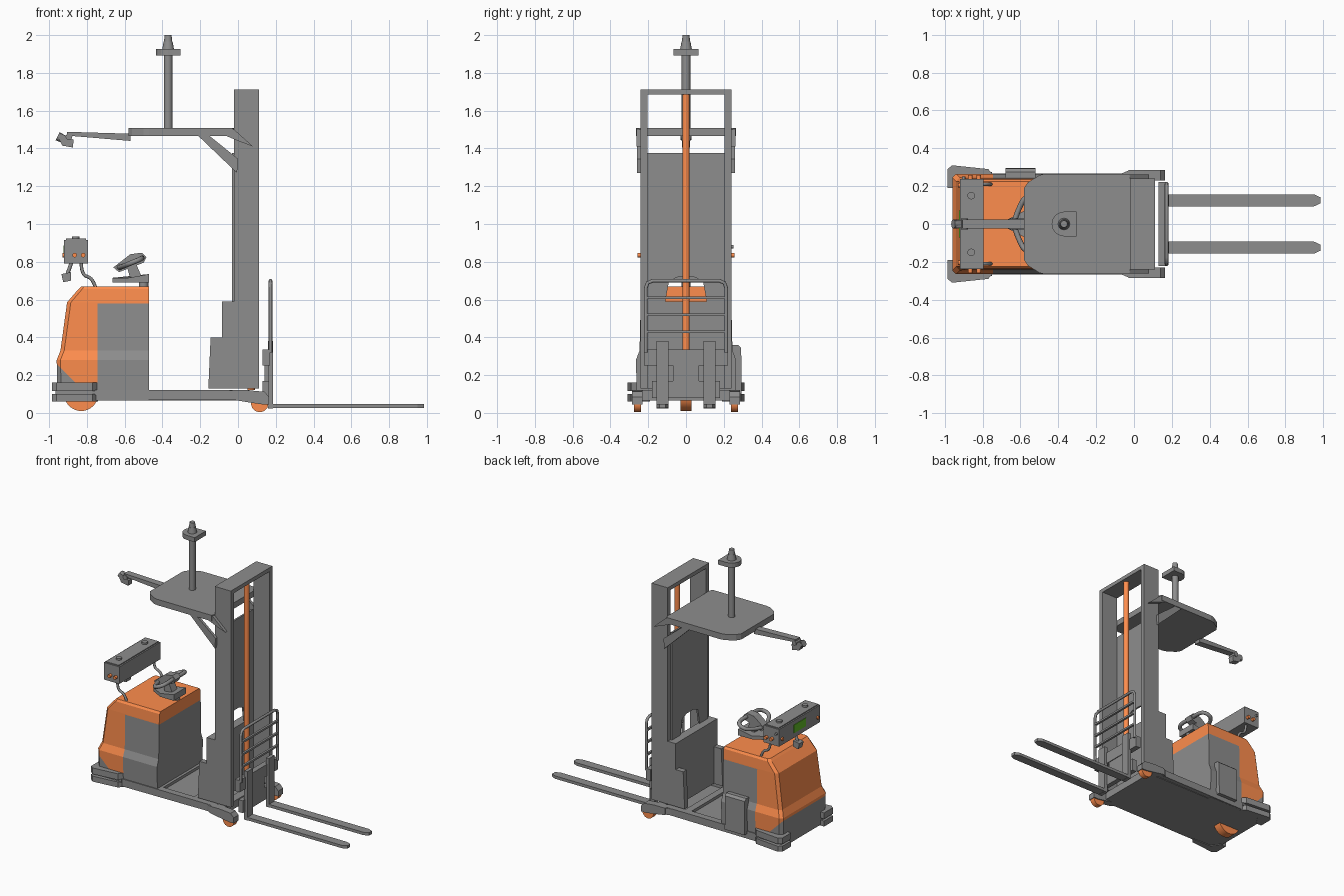
import bpy, bmesh, math
from mathutils import Vector, Matrix

if "Cube" in bpy.data.objects:
    bpy.data.objects.remove(bpy.data.objects["Cube"])


def material(name, rgb):
    m = bpy.data.materials.new(name)
    m.diffuse_color = (*rgb, 1)
    m.use_nodes = True
    m.node_tree.nodes["Principled BSDF"].inputs["Base Color"].default_value = m.diffuse_color
    return m


ORANGE = material("orange", (1.0, 0.27, 0.075))
GREEN = material("green", (0.12, 0.5, 0.02))
GREY = material("dark_grey", (0.27, 0.27, 0.27))


def finish(name, bm, mat=None):
    bmesh.ops.recalc_face_normals(bm, faces=bm.faces)
    me = bpy.data.meshes.new(name)
    bm.to_mesh(me)
    bm.free()
    ob = bpy.data.objects.new(name, me)
    bpy.context.collection.objects.link(ob)
    me.materials.append(mat or GREY)
    return ob


def loft(name, rings, mat=None):
    bm = bmesh.new()
    vs = [[bm.verts.new(p) for p in r] for r in rings]
    n = len(vs[0])
    for a, b in zip(vs, vs[1:]):
        for i in range(n):
            bm.faces.new((a[i], a[(i + 1) % n], b[(i + 1) % n], b[i]))
    bm.faces.new(vs[0])
    bm.faces.new(vs[-1])
    return finish(name, bm, mat)


def prism(name, pts, a, b, axis="y", mat=None):
    put = {"x": lambda u, v, t: (t, u, v), "y": lambda u, v, t: (u, t, v),
           "z": lambda u, v, t: (u, v, t)}[axis]
    return loft(name, [[put(u, v, t) for u, v in pts] for t in (a, b)], mat)


def box(name, x, y, z, mat=None):
    return prism(name, [(x[0], y[0]), (x[1], y[0]), (x[1], y[1]), (x[0], y[1])], z[0], z[1], "z", mat)


def cyl(name, p, q, r1, r2=None, n=20, mat=None):
    p, q = Vector(p), Vector(q)
    bm = bmesh.new()
    rot = (q - p).to_track_quat("Z", "Y").to_matrix().to_4x4()
    bmesh.ops.create_cone(bm, cap_ends=True, segments=n, radius1=r1, radius2=r1 if r2 is None else r2,
                          depth=(q - p).length, matrix=Matrix.Translation((p + q) / 2) @ rot)
    for f in bm.faces:
        f.smooth = len(f.verts) == 4
    for e in bm.edges:
        e.smooth = all(len(f.verts) == 4 for f in e.link_faces)
    return finish(name, bm, mat)


def tube(name, pts, r, kind="POLY"):
    cu = bpy.data.curves.new(name, "CURVE")
    cu.dimensions = "3D"
    cu.bevel_depth, cu.bevel_resolution, cu.use_fill_caps = r, 2, True
    cu.resolution_u = 6
    cu.materials.append(GREY)
    sp = cu.splines.new(kind)
    sp.points.add(len(pts) - 1)
    for pt, co in zip(sp.points, pts):
        pt.co = (*co, 1)
    if kind == "NURBS":
        sp.order_u, sp.use_endpoint_u = 3, True
    ob = bpy.data.objects.new(name, cu)
    bpy.context.collection.objects.link(ob)
    return ob


def span(s, a, b):
    return sorted((s * a, s * b))


# Power unit: one lofted shell, cut along the colour borders into two parts
def power_unit(name, keep_orange):
    rings = []
    for z, x, w, c in ((.065, -.955, .26, .02), (.28, -.96, .265, .02), (.33, -.94, .246, .02),
                       (.585, -.905, .24, .02), (.655, -.845, .235, .02), (.67, -.83, .225, .015)):
        rings.append([(-.47, -w, z), (-.47, w, z), (x + c, w, z), (x, w - c, z), (x, c - w, z), (x + c, -w, z)])
    ob = loft(name, rings, ORANGE if keep_orange else GREY)
    bm = bmesh.new()
    bm.from_mesh(ob.data)
    for co, no in (((-.745, 0, 0), (1, 0, 0)), ((0, 0, .58), (0, 0, 1)), ((0, 0, .16), (0, 0, 1)),
                   ((-.86, 0, .16), (.1, 0, .1))):
        bmesh.ops.bisect_plane(bm, geom=bm.verts[:] + bm.edges[:] + bm.faces[:], plane_co=co, plane_no=no)
    drop = []
    for f in bm.faces:
        c = f.calc_center_median()
        orange = c.z > .58 or (c.x < -.745 and c.z > .16 and c.x + c.z > -.70)
        if orange != keep_orange:
            drop.append(f)
    bmesh.ops.delete(bm, geom=drop, context="FACES")
    bm.to_mesh(ob.data)
    bm.free()


power_unit("power_unit_cover", True)
power_unit("power_unit_panels", False)
loft("side_step_box", [[(-.68, .24, z), (-.52, .24, z), (-.52, y, z), (-.68, y, z)]
                       for z, y in ((.1, .295), (.345, .292), (.36, .275))])
cyl("drive_wheel", (-.83, -.03, .1), (-.83, .03, .1), .09, n=32, mat=ORANGE)

# Corner bumpers, two layers per side
for s in (-1, 1):
    for z0, z1 in ((.06, .1), (.115, .16)):
        prism("corner_bumper", [(-.985, s * .19), (-.985, s * .29), (-.96, s * .31), (-.77, s * .29),
                                (-.74, s * .255), (-.9, s * .25), (-.94, s * .19)], z0, z1, "z")
    box("bumper_core", (-.965, -.75), span(s, .2, .275), (.095, .12))

# Platform with side rails, front legs and wheels
box("platform_floor", (-.75, .06), (-.235, .235), (.065, .1))
for x0, x1 in ((-.49, -.45), (-.2, -.15), (.0, .06)):
    box("platform_crossbar", (x0, x1), (-.235, .235), (.08, .12))
for s in (-1, 1):
    prism("platform_rail", [(-.76, .065), (-.01, .07), (-.01, .12), (-.76, .12)], *span(s, .22, .268))
    prism("front_leg", [(-.03, .07), (.06, .055), (.13, .045), (.165, .045), (.165, .085), (.14, .112),
                        (.05, .12), (-.03, .12)], *span(s, .23, .285))
    prism("leg_flare", [(-.07, s * .265), (-.03, s * .282), (0, s * .282), (0, s * .265)], .072, .118, "z")
    cyl("load_wheel", (.115, s * .238, .05), (.115, s * .276, .05), .046, n=24, mat=ORANGE)

# Mast with lift cylinder and rear guard panel
for s in (-1, 1):
    box("mast_column", (-.02, .11), span(s, .205, .24), (.13, 1.685))
    prism("mast_side_wing", [(-.157, .13), (-.145, .4), (-.08, .4), (-.08, .13)], *span(s, .2, .24))
box("mast_top_beam", (-.02, .11), (-.24, .24), (1.685, 1.713))
box("mast_back_housing", (-.085, -.02), (-.24, .24), (.13, .59))
prism("mast_guard_panel", [(-.207, .59), (-.11, .59), (-.09, .7), (-.04, .72), (.04, .72), (.09, .7),
                           (.11, .59), (.207, .59), (.207, 1.375), (-.207, 1.375)], -.033, -.02, "x")
cyl("lift_cylinder", (.07, 0, .12), (.07, 0, 1.685), .019, mat=ORANGE)

# Fork carriage, load backrest and forks
box("carriage_upper_plate", (.13, .17), (-.222, .222), (.25, .335))
box("carriage_lower_plate", (.13, .165), (-.18, .18), (.08, .17))
box("carriage_center", (.14, .165), (-.07, .07), (.15, .27))
tube("load_backrest_frame", [(.172, -.213, .32), (.172, -.213, .66), (.172, -.203, .688), (.172, -.175, .7),
                             (.172, .175, .7), (.172, .203, .688), (.172, .213, .66), (.172, .213, .32)], .01)
for z in (.43, .52, .61):
    box("load_backrest_bar", (.164, .18), (-.21, .21), (z - .007, z + .007))
for s in (-1, 1):
    y0, y1 = span(s, .093, .157)
    box("fork_shank", (.16, .186), (y0, y1), (.023, .38))
    prism("fork_blade", [(.165, y0), (.95, y0), (.985, y0 + .016), (.985, y1 - .016), (.95, y1), (.165, y1)],
          .025, .046, "z")

# Overhead guard with brackets
half = [(-.02, .24), (-.03, .265), (-.47, .265), (-.5, .258), (-.56, .22), (-.58, .19)]
prism("overhead_guard", half + [(x, -y) for x, y in reversed(half)], 1.465, 1.508, "z")
for s in (-1, 1):
    prism("guard_bracket", [(-.06, 1.465), (-.04, 1.508), (-.02, 1.5), (.08, 1.41), (0, 1.44)], *span(s, .238, .262))
    prism("guard_brace", [(-.21, 1.466), (-.15, 1.466), (0, 1.345), (-.005, 1.27)], *span(s, .24, .26))

# Beacon post on the guard
cyl("beacon_post", (-.37, 0, 1.5), (-.37, 0, 1.9), .023)
prism("beacon_plate", [(-.305, -.065), (-.305, .065)] +
      [(-.37 + .065 * math.cos(a), .065 * math.sin(a)) for a in [math.pi * (.5 + i / 10) for i in range(11)]],
      1.893, 1.926, "z")
cyl("beacon_body", (-.37, 0, 1.92), (-.37, 0, 1.965), .032, .024)
cyl("beacon_cap", (-.37, 0, 1.965), (-.37, 0, 2), .022, .018)

# Rear arm with sensor head
prism("sensor_arm", [(-.57, 1.44), (-.57, 1.478), (-.905, 1.488), (-.905, 1.468)], -.025, .025)
prism("sensor_head", [(-.95, 1.455), (-.94, 1.48), (-.87, 1.445), (-.875, 1.405), (-.93, 1.415)], -.022, .022)
cyl("sensor_lens", (-.905, 0, 1.44), (-.955, 0, 1.465), .02, .024, n=12)
cyl("sensor_pivot", (-.895, -.03, 1.462), (-.895, .03, 1.462), .018, n=12)

# Operator console
box("console", (-.92, -.795), (-.237, .237), (.79, .915))
box("console_lid", (-.91, -.805), (-.23, .23), (.91, .922))
box("console_screen", (-.924, -.918), (-.07, .07), (.825, .885), GREEN)
for s in (-1, 1):
    cyl("console_top_knob", (-.86, s * .15, .915), (-.86, s * .15, .935), .02)
    for x in (-.865, -.82):
        cyl("console_button", (x, s * .235, .835), (x, s * .258, .835), .012, n=12, mat=ORANGE)
    cyl("console_rear_button", (-.915, s * .205, .835), (-.93, s * .205, .835), .012, n=12, mat=ORANGE)
    tube("console_support", [(-.83, s * .21, .8), (-.83, s * .21, .73), (-.77, s * .21, .715), (-.755, s * .21, .665)],
         .009, kind="NURBS")
cyl("console_side_knob", (-.9, .235, .88), (-.9, .252, .88), .009, n=12)
cyl("joystick_stem", (-.88, 0, .8), (-.905, 0, .73), .01, n=12)
prism("joystick_grip", [(-.935, .735), (-.885, .745), (-.885, .7), (-.925, .692)], -.025, .025)

# Steering controller with two loop handles
cyl("controller_post", (-.5, 0, .66), (-.5, 0, .7), .025)
loft("controller_base", [[(-.665, -.025, z), (-.58, -.07, z), (-.47, -.07, z2), (-.47, .07, z2), (-.58, .07, z),
                          (-.665, .025, z)] for z, z2 in ((.69, .69), (.715, .735))])
prism("controller_neck", [(-.57, .71), (-.51, .72), (-.54, .79), (-.59, .78)], -.03, .03)
prism("controller_head", [(-.66, .77), (-.63, .745), (-.5, .795), (-.485, .825), (-.51, .848), (-.57, .84)], -.03, .03)
for s in (-1, 1):
    tube("controller_handle", [(-.63, s * .02, .77), (-.61, s * .08, .775), (-.575, s * .145, .79),
                               (-.525, s * .14, .81), (-.505, s * .1, .82), (-.51, s * .02, .82)], .014, kind="NURBS")
